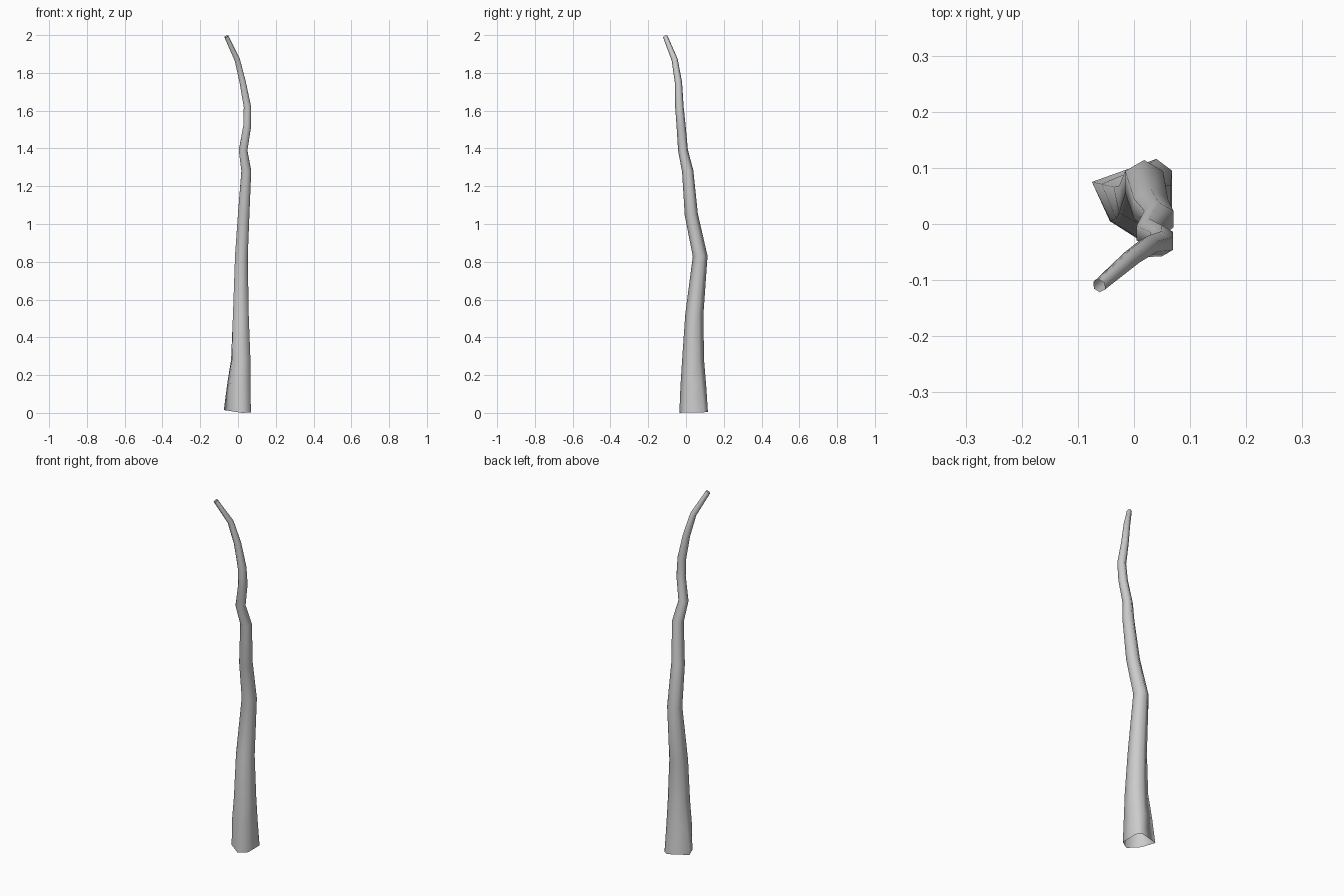
import bpy, bmesh
from math import cos, sin, radians
from mathutils import Vector

if "Cube" in bpy.data.objects:
    bpy.data.objects.remove(bpy.data.objects["Cube"])

# Centre line of the trunk: x, y, z, radius, amount of root flare
PATH = [
    (0.012, 0.037, 0.00, 0.070, 1.0),
    (0.012, 0.037, 0.14, 0.061, 0.5),
    (0.017, 0.037, 0.28, 0.055, 0.15),
    (0.015, 0.044, 0.52, 0.048, 0.0),
    (0.018, 0.075, 0.83, 0.039, 0.0),
    (0.030, 0.028, 1.05, 0.035, 0.0),
    (0.044, 0.009, 1.28, 0.030, 0.0),
    (0.027, -0.016, 1.39, 0.026, 0.0),
    (0.049, -0.026, 1.52, 0.024, 0.0),
    (0.050, -0.035, 1.62, 0.0225, 0.0),
    (0.025, -0.040, 1.75, 0.019, 0.0),
    (-0.004, -0.060, 1.87, 0.0165, 0.0),
    (-0.062, -0.110, 1.993, 0.0125, 0.0),
]
# Irregular six-sided outline of the foot
FOOT = [(-0.075, 0.075, 0.015), (-0.043, 0.005, 0.01), (0.02, -0.035, 0.0),
        (0.068, -0.005, 0.002), (0.068, 0.095, 0.003), (0.04, 0.116, 0.005)]
SIDES = len(FOOT)

# Trunk: open tube skinned through tilted rings
bm = bmesh.new()
centres = [Vector(p[:3]) for p in PATH]
foot_offsets = [Vector(f) - centres[0] for f in FOOT]
rings = []
for i, (c, p) in enumerate(zip(centres, PATH)):
    before, after = centres[max(i - 1, 0)], centres[min(i + 1, len(PATH) - 1)]
    tilt = Vector((0, 0, 1)).rotation_difference(after - before)
    ring = []
    for k in range(SIDES):
        a = radians(150 + k * 360 / SIDES)
        round_offset = tilt @ Vector((cos(a), sin(a), 0)) * p[3]
        ring.append(bm.verts.new(c + round_offset.lerp(foot_offsets[k], p[4])))
    rings.append(ring)
for lower, upper in zip(rings, rings[1:]):
    for k in range(SIDES):
        n = (k + 1) % SIDES
        bm.faces.new((lower[k], lower[n], upper[n], upper[k]))
bmesh.ops.recalc_face_normals(bm, faces=bm.faces)

mesh = bpy.data.meshes.new("trunk")
bm.to_mesh(mesh)
bm.free()
trunk = bpy.data.objects.new("trunk", mesh)
bpy.context.collection.objects.link(trunk)

# Smooth shading around the bark
mesh.shade_smooth()
